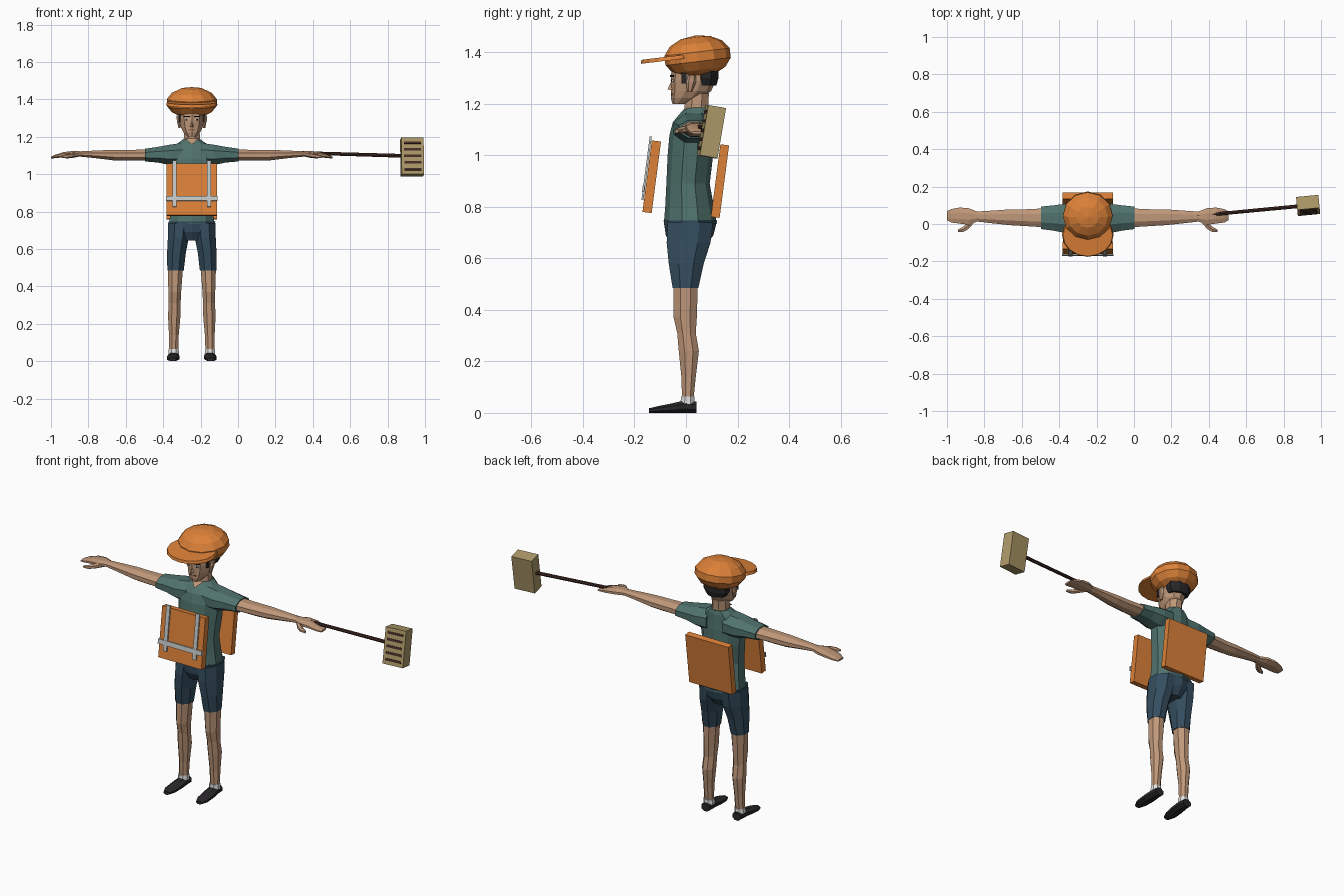
import bpy, bmesh, math
from mathutils import Matrix, Vector

CX = -0.247  # body centre line


def mat(name, r, g, b):
    m = bpy.data.materials.new(name)
    m.diffuse_color = (r, g, b, 1)
    return m


ORANGE = mat("orange", 0.72, 0.22, 0.04)
TEAL = mat("teal", 0.08, 0.17, 0.155)
NAVY = mat("navy", 0.035, 0.075, 0.115)
SKIN = mat("skin", 0.52, 0.31, 0.19)
BLACK = mat("black", 0.022, 0.02, 0.022)
WHITE = mat("white", 0.75, 0.75, 0.75)
SILVER = mat("silver", 0.55, 0.58, 0.56)
KHAKI = mat("khaki", 0.42, 0.32, 0.14)
BROWN = mat("dark brown", 0.06, 0.025, 0.02)
LIP = mat("lip", 0.28, 0.11, 0.08)


def finish(name, bm, material):
    bmesh.ops.recalc_face_normals(bm, faces=bm.faces)
    me = bpy.data.meshes.new(name)
    bm.to_mesh(me)
    bm.free()
    me.materials.append(material)
    ob = bpy.data.objects.new(name, me)
    bpy.context.collection.objects.link(ob)
    return ob


def loft(name, rings, material, n=8, axis='z', turn=0.5):
    """Rings are (along, u, v, half_u, half_v); axis z uses u=x, v=y; x uses u=y, v=z; y uses u=x, v=z."""
    bm = bmesh.new()
    fit = 1 / math.cos(math.pi / n) if turn else 1
    loops = []
    for c, u, v, ru, rv in rings:
        loop = []
        for i in range(n):
            a = 2 * math.pi * (i + turn) / n
            p, q = u + ru * fit * math.cos(a), v + rv * fit * math.sin(a)
            loop.append(bm.verts.new({'z': (p, q, c), 'x': (c, p, q), 'y': (p, c, q)}[axis]))
        loops.append(loop)
    for a, b in zip(loops, loops[1:]):
        for i in range(n):
            j = (i + 1) % n
            bm.faces.new((a[i], a[j], b[j], b[i]))
    bm.faces.new(loops[0])
    bm.faces.new(loops[-1])
    return finish(name, bm, material)


def box(name, frame, offset, size, material):
    bm = bmesh.new()
    bmesh.ops.create_cube(bm, size=1, matrix=frame @ Matrix.Translation(offset) @ Matrix.Diagonal((*size, 1)))
    return finish(name, bm, material)


def frame(loc, rx=0.0, rz=0.0):
    return Matrix.Translation(loc) @ Matrix.Rotation(rz, 4, 'Z') @ Matrix.Rotation(rx, 4, 'X')


# Shirt body
loft("shirt", [(0.735, CX, 0.017, 0.122, 0.098), (0.80, CX, 0.014, 0.113, 0.09),
               (0.89, CX, 0.008, 0.106, 0.08), (1.0, CX, 0.017, 0.117, 0.084),
               (1.08, CX, 0.02, 0.125, 0.08), (1.13, CX, 0.025, 0.118, 0.072),
               (1.165, CX, 0.04, 0.075, 0.058), (1.185, CX, 0.047, 0.048, 0.047)], TEAL, 10)
# Shorts seat
loft("shorts_seat", [(0.645, CX, 0.01, 0.06, 0.06), (0.69, CX, 0.014, 0.118, 0.088),
                     (0.748, CX, 0.017, 0.126, 0.099)], NAVY, 10)
# Neck and collar opening
loft("neck", [(1.16, CX, 0.045, 0.046, 0.048), (1.19, CX, 0.04, 0.043, 0.046),
              (1.24, CX, 0.045, 0.042, 0.044)], SKIN)
bm = bmesh.new()
bm.faces.new([bm.verts.new(p) for p in ((CX - 0.036, -0.008, 1.191), (CX, -0.040, 1.158), (CX + 0.036, -0.008, 1.191))])
finish("collar_skin", bm, SKIN)

# Head
loft("head", [(1.2, CX, -0.025, 0.024, 0.026), (1.222, CX, 0.002, 0.044, 0.058),
              (1.25, CX, 0.02, 0.058, 0.074), (1.29, CX, 0.028, 0.066, 0.083),
              (1.345, CX, 0.032, 0.067, 0.083)], SKIN, 10)
loft("hair", [(1.272, CX, 0.076, 0.056, 0.042), (1.30, CX, 0.078, 0.069, 0.048),
              (1.35, CX, 0.078, 0.072, 0.048)], BLACK)
# Nose wedge
bm = bmesh.new()
nv = [bm.verts.new((CX + x, y, z)) for x, y, z in
      ((0, -0.052, 1.298), (-0.013, -0.048, 1.252), (0.013, -0.048, 1.252), (0, -0.072, 1.256))]
for f in ((0, 1, 3), (0, 3, 2), (1, 2, 3), (0, 2, 1)):
    bm.faces.new([nv[i] for i in f])
finish("nose", bm, SKIN)
box("mouth", frame((CX, -0.053, 1.237)), (0, 0, 0), (0.036, 0.008, 0.007), LIP)

# Paired parts
for s, side in ((-1, "right"), (1, "left")):
    def X(d):
        return CX + s * d

    face = frame((X(0.027), -0.054, 1.3), 0, s * 0.25)
    box(side + "_eye_white", face, (0, 0.001, -0.009), (0.02, 0.006, 0.008), WHITE)
    box(side + "_pupil", face, (0, -0.001, -0.009), (0.009, 0.006, 0.008), BLACK)
    box(side + "_brow", face, (0, 0, 0.008), (0.031, 0.009, 0.007), BLACK)
    box(side + "_sideburn", frame((X(0.064), -0.008, 1.305), 0, 0), (0, 0, 0), (0.009, 0.02, 0.05), BLACK)
    loft(side + "_ear", [(1.248, X(0.066), 0.014, 0.006, 0.008), (1.285, X(0.071), 0.02, 0.009, 0.017),
                         (1.313, X(0.074), 0.024, 0.008, 0.013)], SKIN, 6)
    # Sleeve, bare arm, hand
    loft(side + "_sleeve", [(X(0.05), 0.03, 1.105, 0.074, 0.062), (X(0.12), 0.03, 1.103, 0.078, 0.054),
                            (X(0.18), 0.032, 1.104, 0.068, 0.042), (X(0.25), 0.033, 1.102, 0.06, 0.034)],
         TEAL, 8, 'x')
    loft(side + "_arm", [(X(0.24), 0.033, 1.102, 0.05, 0.029), (X(0.35), 0.034, 1.101, 0.044, 0.029),
                         (X(0.42), 0.036, 1.102, 0.042, 0.028), (X(0.52), 0.038, 1.106, 0.033, 0.02),
                         (X(0.60), 0.04, 1.108, 0.026, 0.014)], SKIN, 8, 'x')
    loft(side + "_hand", [(X(0.59), 0.04, 1.108, 0.026, 0.014), (X(0.635), 0.04, 1.108, 0.044, 0.016),
                          (X(0.685), 0.045, 1.104, 0.043, 0.014), (X(0.73), 0.044, 1.095, 0.036, 0.009),
                          (X(0.753), 0.044, 1.088, 0.024, 0.005)], SKIN, 8, 'x')
    loft(side + "_thumb", [(X(0.605), 0.022, 1.105, 0.012, 0.01), (X(0.64), -0.008, 1.1, 0.02, 0.012),
                           (X(0.665), -0.028, 1.096, 0.014, 0.01), (X(0.694), -0.036, 1.093, 0.006, 0.006)],
         SKIN, 6, 'x')
    # Shorts leg, bare leg, sock, shoe
    loft(side + "_shorts_leg", [(0.485, X(0.087), -0.002, 0.044, 0.05), (0.58, X(0.082), 0.001, 0.05, 0.068),
                                (0.66, X(0.072), 0.01, 0.056, 0.085), (0.74, X(0.066), 0.017, 0.06, 0.088)], NAVY)
    loft(side + "_leg", [(0.05, X(0.097), 0.007, 0.024, 0.022), (0.14, X(0.096), 0.01, 0.026, 0.028),
                         (0.24, X(0.094), 0.011, 0.033, 0.039), (0.31, X(0.092), 0.002, 0.032, 0.036),
                         (0.37, X(0.091), -0.003, 0.034, 0.045), (0.50, X(0.088), -0.001, 0.041, 0.047)], SKIN)
    loft(side + "_sock", [(0.035, X(0.097), 0.006, 0.028, 0.028), (0.064, X(0.097), 0.007, 0.027, 0.026)], WHITE)
    loft(side + "_shoe", [(0.04, X(0.097), 0.022, 0.026, 0.022), (0.0, X(0.097), 0.025, 0.029, 0.025),
                          (-0.05, X(0.099), 0.019, 0.033, 0.019), (-0.11, X(0.102), 0.013, 0.031, 0.013),
                          (-0.143, X(0.102), 0.009, 0.017, 0.009)], BLACK, 8, 'y')

# Cap dome, tilted slightly up at the back
bm = bmesh.new()
bmesh.ops.create_uvsphere(bm, u_segments=12, v_segments=7, radius=1,
                          matrix=frame((CX, 0.045, 1.383), 0.12) @ Matrix.Diagonal((0.137, 0.131, 0.083, 1)))
finish("cap_dome", bm, ORANGE)
# Cap brim, arched disc
bm = bmesh.new()
bmesh.ops.create_cone(bm, cap_ends=True, segments=16, radius1=1, radius2=0.96, depth=1,
                      matrix=frame((CX, -0.06, 1.377), 0.12) @ Matrix.Diagonal((0.138, 0.117, 0.015, 1)))
finish("cap_brim", bm, ORANGE)

# Vest boards with reflective strips on the front
front = frame((CX, -0.133, 0.917), -0.13)
box("front_board", front, (0, 0, 0), (0.27, 0.036, 0.28), ORANGE)
box("back_board", frame((CX, 0.132, 0.9), -0.13), (0, 0, 0), (0.27, 0.034, 0.284), ORANGE)
for s, side in ((-1, "right"), (1, "left")):
    box(side + "_strip", front, (s * 0.092, -0.024, 0.03), (0.023, 0.008, 0.25), SILVER)
box("cross_strip", front, (0, -0.026, -0.05), (0.274, 0.008, 0.026), SILVER)

# Mallet handle
a, b = Vector((0.30, 0.04, 1.115)), Vector((0.88, 0.095, 1.098))
d = b - a
bm = bmesh.new()
bmesh.ops.create_cone(bm, cap_ends=True, segments=8, radius1=0.009, radius2=0.01, depth=d.length,
                      matrix=Matrix.Translation((a + b) / 2) @ d.to_track_quat('Z', 'Y').to_matrix().to_4x4())
finish("handle", bm, BROWN)
# Slatted block head
block = frame((0.931, 0.099, 1.092), -0.17, 0.095)
box("block_head", block, (0, 0, 0), (0.12, 0.07, 0.198), KHAKI)
for i in range(5):
    box("slot_%d" % (i + 1), block, (0, -0.035, 0.072 - i * 0.036), (0.092, 0.004, 0.013), BROWN)
